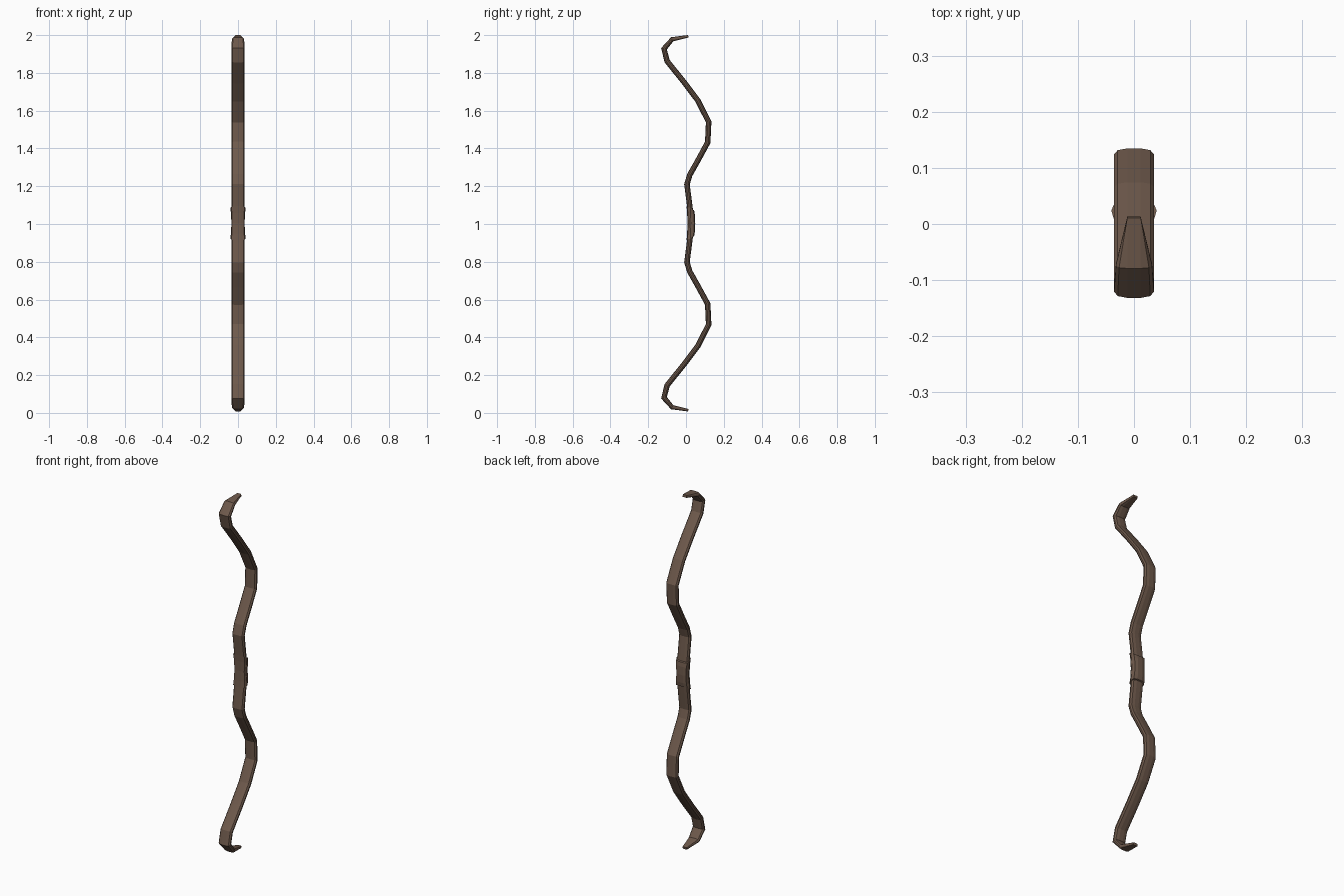
import bpy, bmesh
from mathutils import Vector

if "Cube" in bpy.data.objects:
    bpy.data.objects.remove(bpy.data.objects["Cube"])

MID = 1.004  # height of the bow's mirror plane

wood = bpy.data.materials.new("brown wood")
wood.diffuse_color = (0.155, 0.1, 0.071, 1)
wood.use_nodes = True
wood.node_tree.nodes["Principled BSDF"].inputs["Base Color"].default_value = wood.diffuse_color


def loft(name, rings):
    """Skin a list of equal-length vertex rings and cap both ends."""
    bm = bmesh.new()
    loops = [[bm.verts.new(p) for p in r] for r in rings]
    n = len(loops[0])
    for a, b in zip(loops, loops[1:]):
        for i in range(n):
            j = (i + 1) % n
            bm.faces.new((a[i], a[j], b[j], b[i]))
    bm.faces.new(loops[0][::-1])
    bm.faces.new(loops[-1])
    bmesh.ops.recalc_face_normals(bm, faces=bm.faces)
    me = bpy.data.meshes.new(name)
    bm.to_mesh(me)
    bm.free()
    me.materials.append(wood)
    ob = bpy.data.objects.new(name, me)
    bpy.context.collection.objects.link(ob)
    return ob


# Bow stave: side path from the centre to the upper tip (y, z, thickness factor)
upper = [
    (0.024, 1.06, 1), (0.018, 1.11, 1), (0.005, 1.21, 1), (0.02, 1.26, 1),
    (0.064, 1.338, 1), (0.115, 1.432, 1), (0.120, 1.541, 1),
    (0.062, 1.655, 1), (-0.012, 1.753, 1), (-0.1, 1.862, 1),
    (-0.1165, 1.928, 0.95), (-0.073, 1.978, 0.8), (0.012, 1.994, 0.45),
]
widths = [1.0] * 10 + [1.0, 0.86, 0.0]  # side facets taper away at the tip
lower = [(y, 2 * MID - z, t) for y, z, t in reversed(upper)]
path = lower + upper
widths = widths[::-1] + widths

# Bevelled flat cross-section (x, depth)
half = [(0.012, 0.0145), (0.029, 0.0115), (0.0355, 0.004)]
quad = half + [(x, -d) for x, d in reversed(half)]
section = quad + [(-x, -d) for x, d in quad]

rings = []
for k, (y, z, t) in enumerate(path):
    here = Vector((y, z))
    prev = Vector(path[max(k - 1, 0)][:2])
    nxt = Vector(path[min(k + 1, len(path) - 1)][:2])
    d1 = (here - prev).normalized() if k else (nxt - here).normalized()
    d2 = (nxt - here).normalized() if k < len(path) - 1 else d1
    tan = (d1 + d2).normalized()
    nor = Vector((tan.y, -tan.x))
    s = t / max(tan.dot(d1), 0.6)  # mitre keeps the thickness even
    ring = []
    for x, d in section:
        sx = 1 if x > 0 else -1
        px = sx * (0.012 + (abs(x) - 0.012) * widths[k])
        ring.append((px, y + nor.x * d * s, z + nor.y * d * s))
    rings.append(ring)
loft("bow_stave", rings)

# Grip sleeve: wide flared ends, slimmer middle, ends slanted toward the back
grip = []
# (height offset, half width, front y, back y, slant of the back edge)
for h, w, f, b, sl in [(-0.09, 0.0405, 0.003, 0.043, 0.022),
                       (-0.055, 0.037, 0.006, 0.047, 0.01),
                       (0, 0.035, 0.008, 0.049, 0),
                       (0.055, 0.037, 0.006, 0.047, -0.01),
                       (0.09, 0.0405, 0.003, 0.043, -0.022)]:
    m = 0.024
    prof = [(0.014, f), (w * 0.87, f + 0.004), (w, m), (w * 0.85, b - 0.005), (0.014, b)]
    prof += [(-x, y) for x, y in reversed(prof)]
    grip.append([(x, y, MID + h + sl * (y - f) / (b - f)) for x, y in prof])
loft("grip_sleeve", grip)
